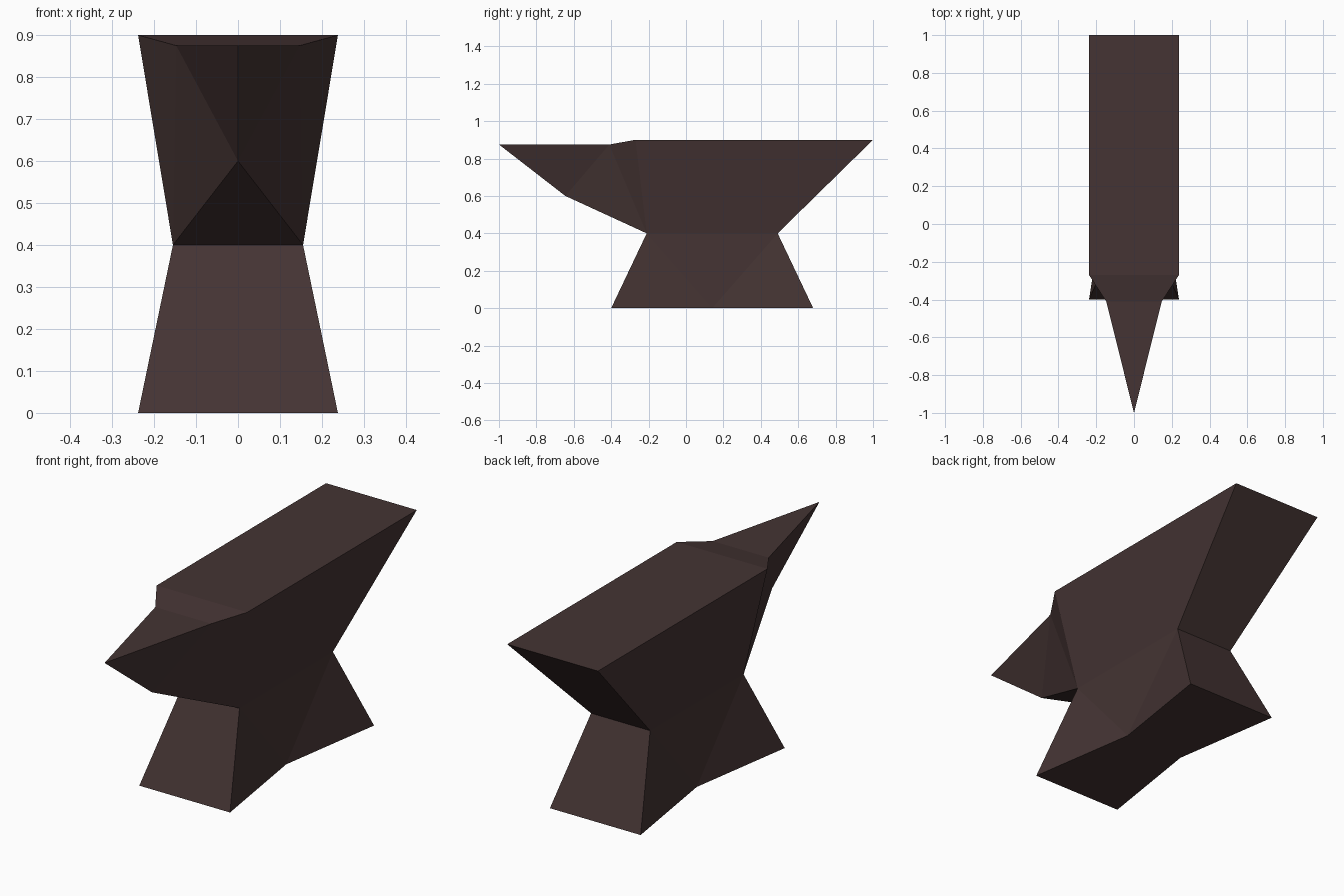
import bpy, bmesh

if "Cube" in bpy.data.objects:
    bpy.data.objects.remove(bpy.data.objects["Cube"])

iron = bpy.data.materials.new("dark iron")
iron.diffuse_color = (0.058, 0.034, 0.033, 1)
iron.use_nodes = True
iron.node_tree.nodes["Principled BSDF"].inputs["Base Color"].default_value = iron.diffuse_color

W, N = 0.238, 0.155          # wide half-width, narrow waist half-width
WAIST = [(N, -0.21, 0.4), (N, 0.49, 0.4)]


def mirror(p):
    return (-p[0], p[1], p[2])


def make_part(name, side_faces, span_faces):
    """side_faces are mirrored across x; span_faces already cross the centre."""
    bm = bmesh.new()
    faces = list(span_faces)
    for f in side_faces:
        faces += [f, [mirror(p) for p in f]]
    for f in faces:
        bm.faces.new([bm.verts.new(p) for p in f])
    bmesh.ops.remove_doubles(bm, verts=bm.verts[:], dist=0.0005)
    bmesh.ops.recalc_face_normals(bm, faces=bm.faces[:])
    me = bpy.data.meshes.new(name)
    bm.to_mesh(me)
    bm.free()
    me.materials.append(iron)
    ob = bpy.data.objects.new(name, me)
    bpy.context.collection.objects.link(ob)
    return ob


def across(a, b):
    """Quad between an edge and its mirror image."""
    return [a, b, mirror(b), mirror(a)]


wf, wb = WAIST

# Flared foot, pinched inward at the middle of each side
ff, fm, fb = (W, -0.4, 0), (N, 0.14, 0), (W, 0.68, 0)
make_part("foot",
          [[ff, fm, wf], [fm, wb, wf], [fm, fb, wb]],
          [across(ff, wf), across(fb, wb), across(ff, fm), across(fm, fb)])

# Body with flat working face and sloping heel, plus the horn
tf, tb = (W, -0.27, 0.9), (W, 1.0, 0.9)
hs = (0.147, -0.41, 0.875)
tip, keel = (0, -1.0, 0.875), (0, -0.645, 0.6)
make_part("body_and_horn",
          [[wf, wb, tb, tf],            # body side
           [tf, hs, wf],                # shoulder
           [hs, keel, wf],              # horn root
           [hs, tip, keel]],            # horn side
          [across(tf, tb), across(tb, wb), across(tf, hs),
           [hs, tip, mirror(hs)],       # horn top
           [keel, wf, mirror(wf)]])     # horn underside
